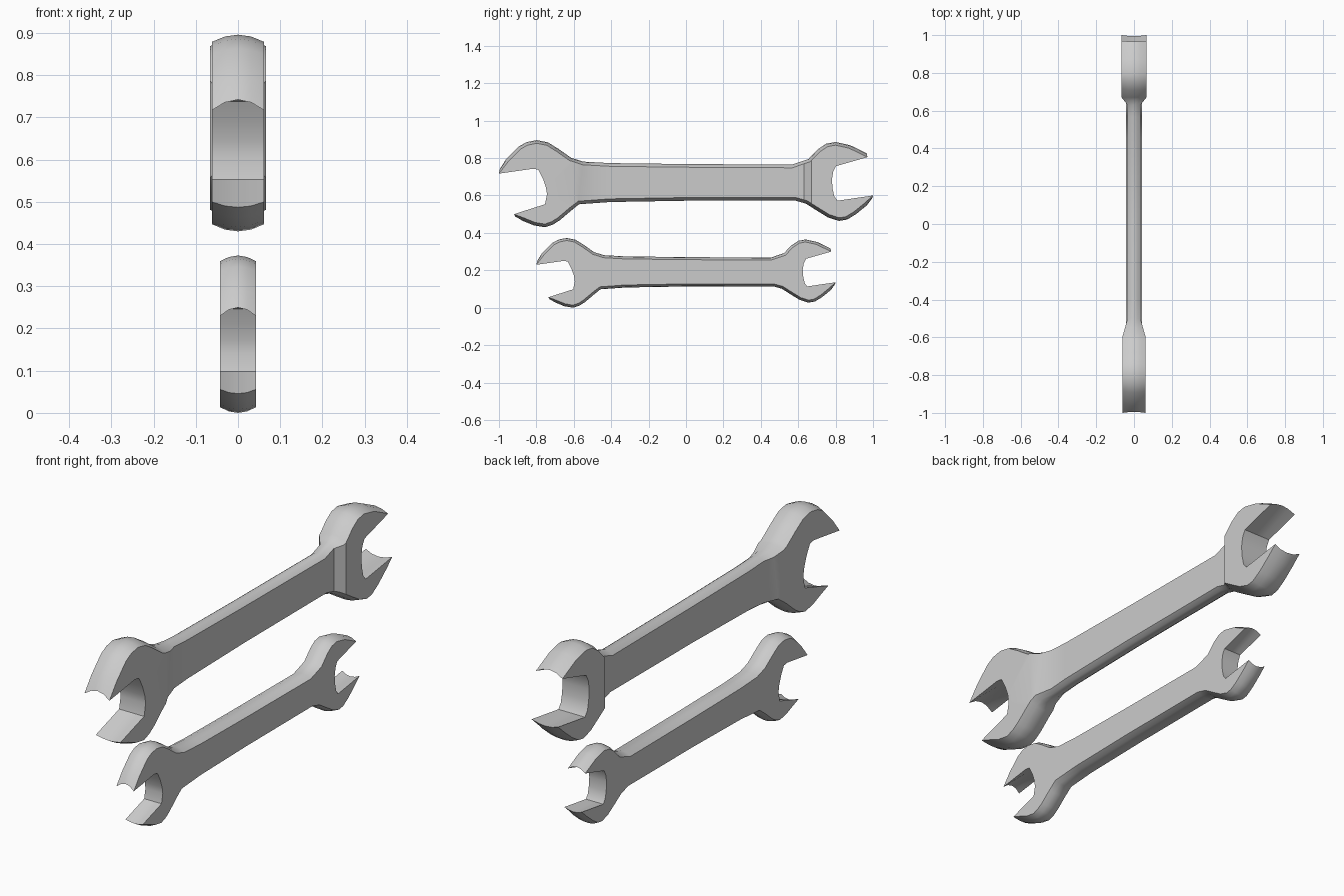
import bpy, bmesh
from math import radians
from mathutils import Vector

if "Cube" in bpy.data.objects:
    bpy.data.objects.remove(bpy.data.objects["Cube"])

# Outline in (y, z), clockwise: crest of the outer rim, then the jaw openings
UPPER = [(-.963, .793), (-.893, .863), (-.85, .886), (-.797, .896), (-.738, .884),
         (-.68, .848), (-.615, .802), (-.55, .781), (-.406, .773), (0, .768),
         (.567, .765), (.655, .795), (.706, .848), (.75, .877), (.8, .886), (.877, .869)]
LOWER = [(.968, .548), (.909, .5), (.861, .471), (.818, .464), (.76, .482),
         (.69, .525), (.64, .557), (.583, .573), (0, .572), (-.406, .565),
         (-.572, .553), (-.615, .518), (-.674, .468), (-.71, .445), (-.754, .43),
         (-.813, .44), (-.872, .464)]
RIGHT_MOUTH = [(.802, .757), (.787, .727), (.78, .685), (.784, .635), (.793, .595), (.81, .572)]
LEFT_MOUTH = [(-.754, .553), (-.743, .607), (-.749, .644), (-.765, .69), (-.79, .738), (-.818, .743)]
# Jaw tips: (crest position, face position)
TIPS = [((-.995, .742), (-1, .717)), ((.966, .826), (.97, .805)),
        ((.995, .585), (1, .6)), ((-.912, .487), (-.92, .5))]
RIM = .017


def outline():
    """Return (crest, face) position pairs for the whole loop."""
    pts = []
    for tip, chain, rim in ((TIPS[0], UPPER, True), (TIPS[1], RIGHT_MOUTH, False),
                            (TIPS[2], LOWER, True), (TIPS[3], LEFT_MOUTH, False)):
        pts.append((Vector(tip[0]), Vector(tip[1]), False))
        pts += [(Vector(p), Vector(p), rim) for p in chain]
    loop = []
    for i, (crest, face, rim) in enumerate(pts):
        if rim:
            d = (pts[(i + 1) % len(pts)][0] - pts[i - 1][0]).normalized()
            face = crest + Vector((d.y, -d.x)) * RIM
        loop.append((crest, face))
    return loop


def thickness(y, stops):
    """Half thickness at y, linear between the stops."""
    if y <= stops[0][0]:
        return stops[0][1]
    for (a, ha), (b, hb) in zip(stops, stops[1:]):
        if y <= b:
            return ha + (hb - ha) * (y - a) / (b - a)
    return stops[-1][1]


def wrench(name, scale, base, stops):
    bm = bmesh.new()
    loop = outline()
    n = len(loop)
    # Five rings across the thickness give the rounded rim
    rings = [[bm.verts.new((t, *(c + (f - c) * t * t))) for c, f in loop]
             for t in (-1, -.5, 0, .5, 1)]
    for a, b in zip(rings, rings[1:]):
        for i in range(n):
            j = (i + 1) % n
            bm.faces.new((a[i], a[j], b[j], b[i]))
    bm.faces.new(rings[0][::-1])
    bm.faces.new(rings[-1])
    # Cut at the shoulders, then thin the handle between the heads
    for y, _ in stops:
        bmesh.ops.bisect_plane(bm, geom=bm.verts[:] + bm.edges[:] + bm.faces[:],
                               plane_co=(0, y, 0), plane_no=(0, 1, 0), dist=1e-5)
    for v in bm.verts:
        x, y, z = v.co
        v.co = (x * thickness(y, stops), y * scale, (z - .43) * scale + base)
    bmesh.ops.recalc_face_normals(bm, faces=bm.faces[:])
    bmesh.ops.triangulate(bm, faces=[f for f in bm.faces if len(f.verts) > 4])
    me = bpy.data.meshes.new(name)
    bm.to_mesh(me)
    bm.free()
    ob = bpy.data.objects.new(name, me)
    bpy.context.collection.objects.link(ob)
    bpy.ops.object.select_all(action='DESELECT')
    ob.select_set(True)
    bpy.context.view_layer.objects.active = ob
    bpy.ops.object.shade_smooth_by_angle(angle=radians(35))
    return ob


# Large wrench with a thinned handle, small wrench of even thickness below it
wrench("large_wrench", 1, .43, [(-.6, .062), (-.5, .034), (.63, .034), (.67, .066)])
wrench("small_wrench", .8, 0, [(0, .043)])
